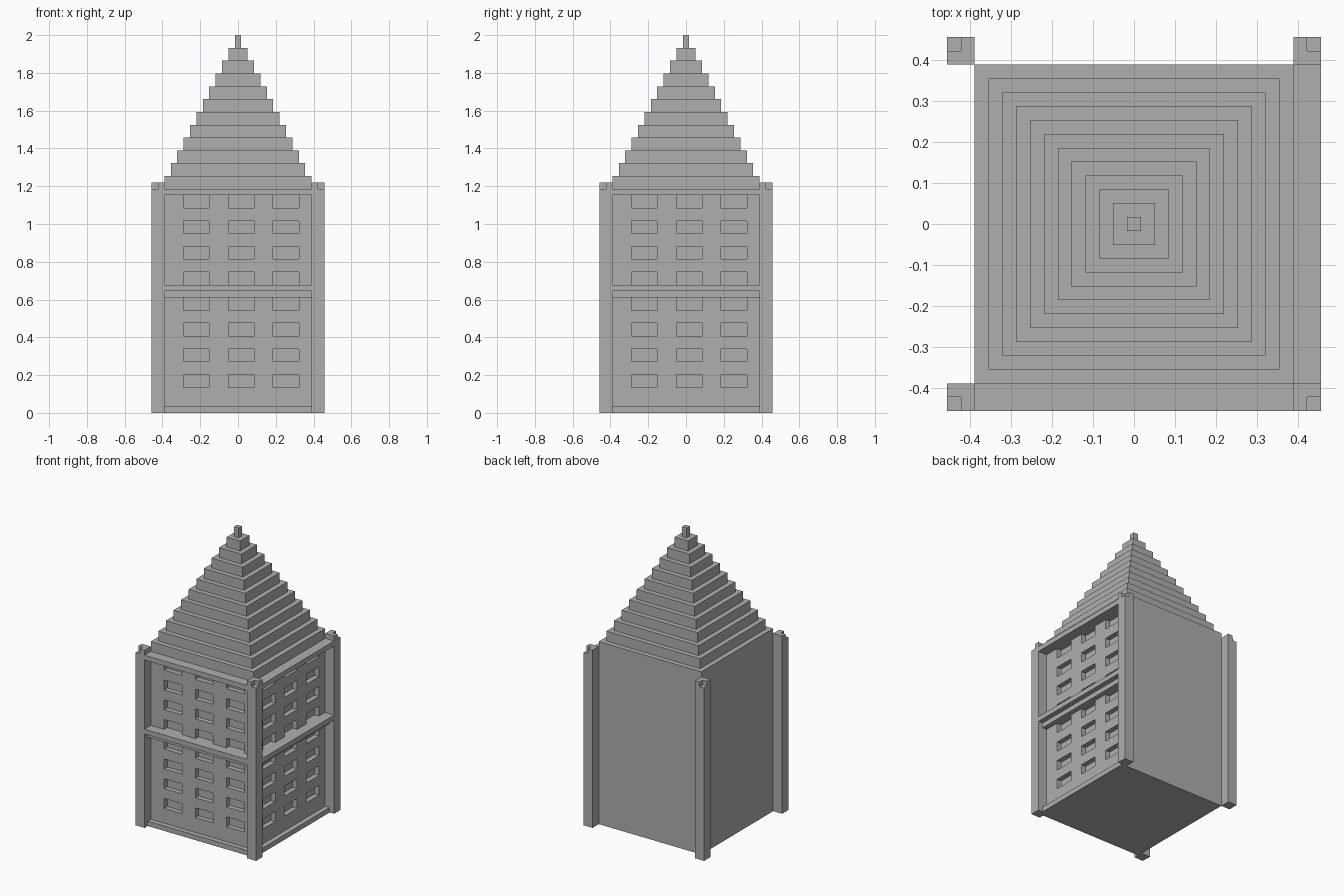
import bpy, bmesh

cube = bpy.data.objects.get("Cube")
if cube:
    bpy.data.objects.remove(cube, do_unlink=True)

U = 2 / 59            # one building block
OUT, WALL = 13.5, 11.5  # half widths of posts' outside and of walls, in blocks

stone = bpy.data.materials.new("grey_stone")
stone.use_nodes = True
stone.diffuse_color = (0.43, 0.43, 0.43, 1)
stone.node_tree.nodes["Principled BSDF"].inputs["Base Color"].default_value = (0.43, 0.43, 0.43, 1)


def finish(name, bm):
    bmesh.ops.recalc_face_normals(bm, faces=bm.faces)
    mesh = bpy.data.meshes.new(name)
    bm.to_mesh(mesh)
    bm.free()
    mesh.materials.append(stone)
    obj = bpy.data.objects.new(name, mesh)
    bpy.context.collection.objects.link(obj)
    return obj


def prism(bm, outline, z0, z1):
    """Upright prism over an outline, all in blocks."""
    low, high = [[bm.verts.new((x * U, y * U, z * U)) for x, y in outline] for z in (z0, z1)]
    bm.faces.new(low)
    bm.faces.new(high)
    for i in range(len(outline)):
        j = (i + 1) % len(outline)
        bm.faces.new((low[i], low[j], high[j], high[i]))


def rect(x0, x1, y0, y1):
    return [(x0, y0), (x1, y0), (x1, y1), (x0, y1)]


def facade(side, a0, a1, d0, d1):
    """Rectangle running along the front or right wall, d outward from the centre."""
    return rect(a0, a1, -d1, -d0) if side == "front" else rect(d0, d1, a0, a1)


# Tower body with window recesses on the front and right walls
bm = bmesh.new()
prism(bm, rect(-WALL, WALL, -WALL, WALL), 0, 35)
body = finish("tower_body", bm)

bm = bmesh.new()
for side in ("front", "right"):
    for start in (-8.5, -1.5, 5.5):
        for z in range(4, 36, 4):
            prism(bm, facade(side, start, start + 4, WALL - 1, WALL + 1), z, z + 2)
cutter = finish("window_cutter", bm)
cutter.hide_render = True
cut = body.modifiers.new("windows", "BOOLEAN")
cut.operation = "DIFFERENCE"
cut.solver = "EXACT"
cut.object = cutter
bpy.context.view_layer.objects.active = body
bpy.ops.object.modifier_apply(modifier=cut.name)
bpy.data.objects.remove(cutter, do_unlink=True)

# Ledges and mouldings between the posts
for side in ("front", "right"):
    for name, depth, z in (("base_moulding", 1, 0), ("middle_moulding", 1, 18),
                           ("middle_ledge", 2, 19), ("top_ledge", 2, 34)):
        bm = bmesh.new()
        prism(bm, facade(side, -WALL, WALL, WALL, WALL + depth), z, z + 1)
        finish(side + "_" + name, bm)

# Corner posts, each with a notch in the outer corner of its top
for sx, xname in ((-1, "right"), (1, "left")):
    for sy, yname in ((-1, "front"), (1, "back")):
        bm = bmesh.new()
        mid = OUT - 1
        square = rect(WALL, OUT, WALL, OUT)
        crown = [(WALL, WALL), (OUT, WALL), (OUT, mid), (mid, mid), (mid, OUT), (WALL, OUT)]
        prism(bm, [(sx * x, sy * y) for x, y in square], 0, 35)
        prism(bm, [(sx * x, sy * y) for x, y in crown], 35, 36)
        finish(yname + "_" + xname + "_post", bm)

# Stepped roof rising to a one-block finial
bm = bmesh.new()
for step in range(12):
    h = WALL - step
    prism(bm, rect(-h, h, -h, h), 35 + 2 * step, 37 + 2 * step)
finish("stepped_roof", bm)
